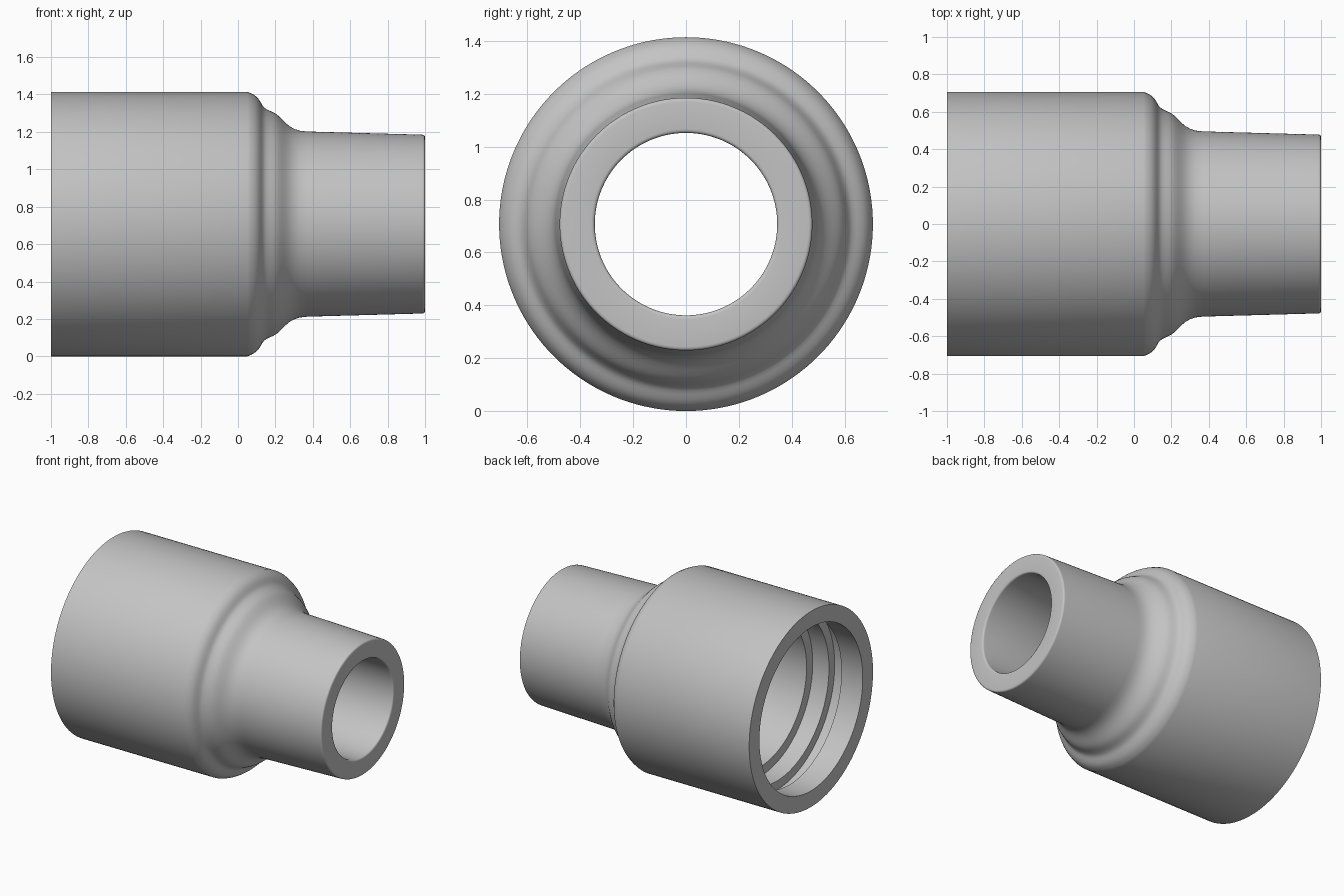
import bpy, bmesh, math
from mathutils import Vector
from mathutils.geometry import interpolate_bezier

if "Cube" in bpy.data.objects:
    bpy.data.objects.remove(bpy.data.objects["Cube"], do_unlink=True)

SIDES = 144
RADIUS = 0.707

# Single grey material
grey = bpy.data.materials.new("plain grey")
grey.use_nodes = True
colour = (0.55, 0.55, 0.55, 1)
grey.diffuse_color = colour
grey.node_tree.nodes["Principled BSDF"].inputs["Base Color"].default_value = colour


def bend(start, handle1, handle2, end, steps=8):
    """Smooth profile segment between two (x, radius) points."""
    pts = interpolate_bezier(*(Vector((*p, 0)) for p in (start, handle1, handle2, end)), steps)
    return [(p.x, p.y) for p in pts]


def lathe(name, profile):
    """Revolve a closed (x, radius) profile around the long axis."""
    bm = bmesh.new()
    rings = []
    for i in range(SIDES):
        a = 2 * math.pi * i / SIDES
        rings.append([bm.verts.new((x, r * math.cos(a), RADIUS + r * math.sin(a)))
                      for x, r in profile])
    n = len(profile)
    for i in range(SIDES):
        a, b = rings[i], rings[(i + 1) % SIDES]
        for j in range(n):
            k = (j + 1) % n
            bm.faces.new((a[j], a[k], b[k], b[j]))
    bmesh.ops.recalc_face_normals(bm, faces=bm.faces)
    mesh = bpy.data.meshes.new(name)
    bm.to_mesh(mesh)
    bm.free()
    mesh.materials.append(grey)
    obj = bpy.data.objects.new(name, mesh)
    bpy.context.collection.objects.link(obj)
    return obj


# Outside: wide sleeve, rounded shoulder, S-shaped neck, tapered spigot
outside = [(-1, RADIUS), (0.05, RADIUS)]
outside += bend((0.05, RADIUS), (0.10, 0.69), (0.11, 0.67), (0.125, 0.645))[1:]
outside += bend((0.125, 0.645), (0.14, 0.61), (0.17, 0.61), (0.205, 0.588))[1:]
outside += bend((0.205, 0.588), (0.25, 0.555), (0.27, 0.497), (0.37, 0.495))[1:]
outside += bend((0.985, 0.478), (0.995, 0.478), (1, 0.473), (1, 0.463), 5)

# Inside: rounded mouth, narrow bore, cone, wide bore, step, seal groove
inside = bend((1, 0.36), (1, 0.35), (0.995, 0.345), (0.985, 0.345), 5)
inside += [(0.32, 0.345)]
inside += bend((0.32, 0.345), (0.2, 0.345), (0.15, 0.52), (0, 0.52), 10)[1:]
inside += [(-0.6, 0.52), (-0.6, 0.59), (-0.73, 0.59), (-0.73, 0.655),
           (-0.83, 0.655), (-0.83, 0.59), (-1, 0.59)]

adapter = lathe("reducer_sleeve", outside + inside)
bpy.ops.object.select_all(action="DESELECT")
adapter.select_set(True)
bpy.context.view_layer.objects.active = adapter
bpy.ops.object.shade_smooth_by_angle(angle=math.radians(30))
